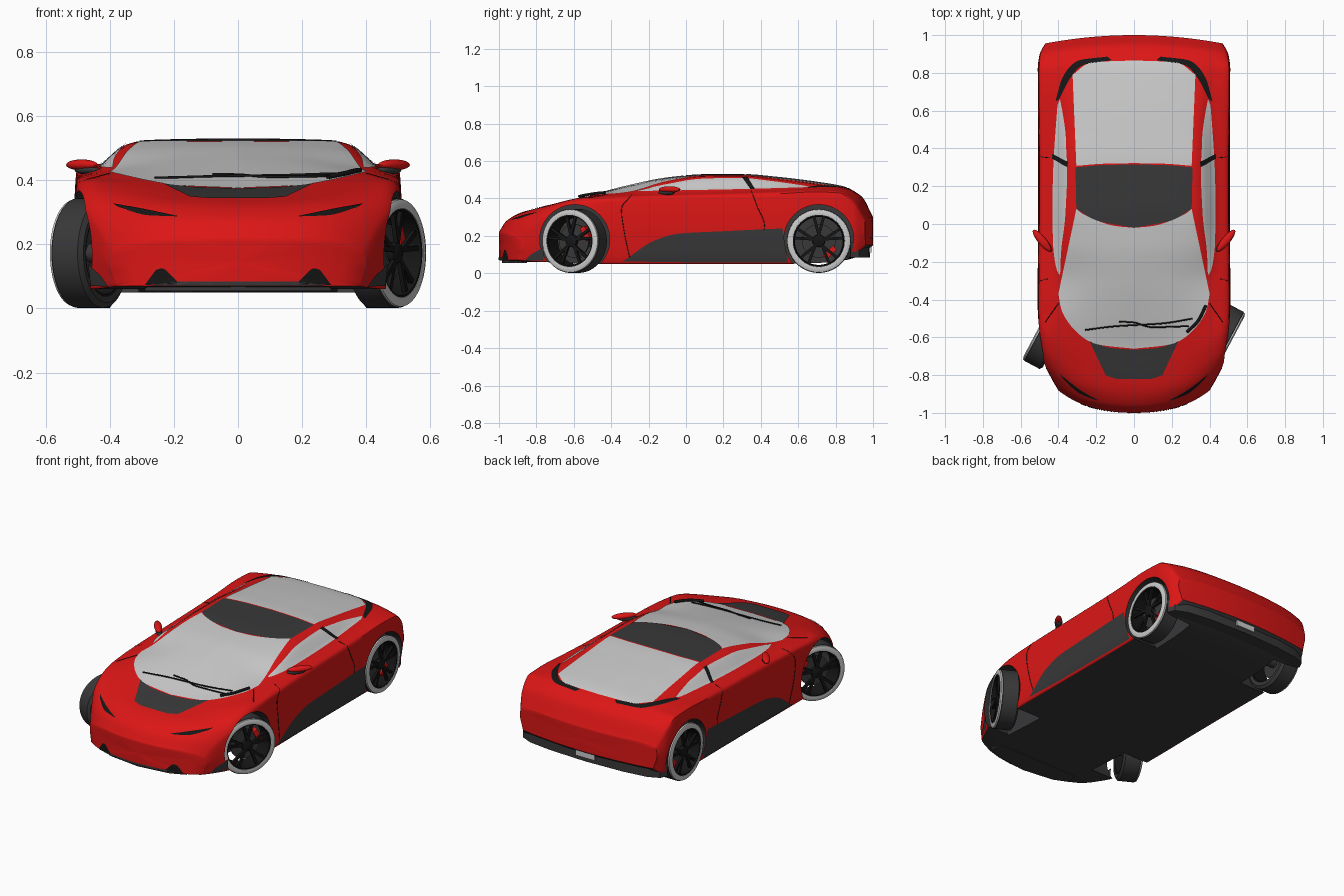
import bpy, bmesh, math
from mathutils import Vector, Matrix
from mathutils.bvhtree import BVHTree

if "Cube" in bpy.data.objects:
    bpy.data.objects.remove(bpy.data.objects["Cube"])


def material(name, c):
    m = bpy.data.materials.new(name)
    m.diffuse_color = (*c, 1)
    m.use_nodes = True
    m.node_tree.nodes["Principled BSDF"].inputs["Base Color"].default_value = m.diffuse_color
    return m


RED = material("red_paint", (0.72, 0.008, 0.008))
DARK = material("dark_trim", (0.04, 0.04, 0.042))
BLACK = material("black", (0.008, 0.008, 0.008))


def add(name, bm, mats=(), recalc=True, angle=35):
    if recalc:
        bmesh.ops.recalc_face_normals(bm, faces=bm.faces[:])
    for f in bm.faces:
        f.smooth = True
    me = bpy.data.meshes.new(name)
    bm.to_mesh(me)
    bm.free()
    for m in mats:
        me.materials.append(m)
    me.set_sharp_from_angle(angle=math.radians(angle))
    ob = bpy.data.objects.new(name, me)
    bpy.context.collection.objects.link(ob)
    return ob


def pchip(ts, vs, t):
    # monotone cubic interpolation
    n = len(ts)
    d = [(vs[i + 1] - vs[i]) / (ts[i + 1] - ts[i]) for i in range(n - 1)]
    m = [d[0]] + [0 if p * q <= 0 else 2 * p * q / (p + q) for p, q in zip(d, d[1:])] + [d[-1]]
    i = max([k for k in range(n - 1) if ts[k] <= t] or [0])
    h = ts[i + 1] - ts[i]
    s = (t - ts[i]) / h
    return ((2*s**3 - 3*s*s + 1) * vs[i] + (s**3 - 2*s*s + s) * h * m[i]
            + (3*s*s - 2*s**3) * vs[i + 1] + (s**3 - s*s) * h * m[i + 1])


def along(pts, s):
    # point at fraction s of a smooth line through pts
    ks = range(len(pts))
    return [pchip(ks, c, s * (len(pts) - 1)) for c in zip(*pts)]


# body stations: y, floor z, half width, shoulder z, glass base x z, roof edge x z, centre z
ST = [(-1.0, .07, .40, .17, .37, .19, .25, .215, .22), (-.96, .065, .435, .235, .39, .255, .26, .275, .28),
      (-.88, .06, .485, .31, .43, .325, .27, .33, .325), (-.78, .06, .50, .35, .45, .37, .28, .36, .35),
      (-.65, .055, .507, .375, .45, .40, .30, .39, .375), (-.5, .05, .51, .39, .43, .412, .36, .417, .418),
      (-.3, .05, .51, .40, .43, .425, .38, .435, .47), (-.1, .05, .508, .405, .435, .435, .345, .49, .51),
      (.1, .05, .507, .41, .435, .44, .325, .518, .527), (.3, .05, .507, .415, .43, .445, .32, .52, .528),
      (.5, .05, .508, .425, .42, .45, .325, .50, .512), (.7, .055, .51, .435, .41, .455, .34, .475, .487),
      (.85, .07, .51, .43, .42, .445, .33, .455, .46), (.94, .10, .50, .37, .42, .395, .33, .405, .41),
      (1.0, .15, .47, .28, .43, .29, .33, .30, .30)]
COLS = list(zip(*ST))
SUB = 5


def section(t):
    zb, w, zs, wg, zg, wr, zr, zc = [pchip(COLS[0], c, t) for c in COLS[1:]]
    pts = [(0, zb), (.94*w, zb), (.97*w, zb + .03), (w, zb + .65*(zs - zb)), (.985*w, zs),
           (wg, zg), (wr, zr), (.5*wr, zr + .75*(zc - zr)), (0, zc)]
    n = (len(pts) - 1) * SUB
    half = [along(pts, k / n) for k in range(n + 1)]
    return half + [(-x, z) for x, z in half[-2:0:-1]]


def bowed(x, t, z):
    # nose and tail are curved in plan
    front = max(0, (-t - .4) / .6) * (.5*x*x + 1.5*x**4)
    rear = max(0, (t - .6) / .4) * .2 * x * x
    return Vector((x, t + front - rear, z))


# body shell: loft with concentric end caps
loops = []
CAP = (.04, .3, .6, .85)
for t, zm, scales in ((-1, .145, CAP), (1, .225, CAP[::-1])):
    caps = [[bowed(x*s, t, zm + (z - zm)*s) for x, z in section(t)] for s in scales]
    if t < 0:
        loops += caps
        for i in range(101):
            u = math.sin(math.pi * (i / 100 - .5))
            loops.append([bowed(x, u, z) for x, z in section(u)])
    else:
        loops += caps
bm = bmesh.new()
rings = [[bm.verts.new(p) for p in lp] for lp in loops]
N = len(rings[0])
for j, (a, b) in enumerate(zip(rings, rings[1:])):
    for k in range(N):
        f = bm.faces.new((a[k], a[(k+1) % N], b[(k+1) % N], b[k]))
        if 3 < j < len(rings) - 5 and (k < SUB or k >= N - SUB):
            f.material_index = 1
bm.faces.new(rings[0])
bm.faces.new(rings[-1])
bmesh.ops.recalc_face_normals(bm, faces=bm.faces[:])
TREE = BVHTree.FromBMesh(bm)
body = add("body_shell", bm, (RED, DARK))

# wheel wells
FRONT_Y, REAR_Y, WZ = -.595, .71, .173
bm = bmesh.new()
for y in (FRONT_Y, REAR_Y):
    for s in (1, -1):
        M = Matrix.Translation((s*.49, y, WZ + .007)) @ Matrix.Rotation(math.pi/2, 4, 'Y')
        bmesh.ops.create_cone(bm, cap_ends=True, segments=64, radius1=.187, radius2=.187, depth=.36, matrix=M)
for f in bm.faces:
    f.material_index = 1
cutter = add("wheel_well_cutter", bm, (RED, DARK))
mod = body.modifiers.new("wheel_wells", 'BOOLEAN')
mod.operation, mod.object = 'DIFFERENCE', cutter
bpy.context.view_layer.objects.active = body
body.select_set(True)
bpy.ops.object.modifier_apply(modifier=mod.name)
bpy.ops.object.shade_smooth_by_angle(angle=math.radians(35))
cutter.hide_render = True
cutter.hide_set(True)

VIEWS = {'top': (lambda p: Vector((p[0], p[1], 3)), Vector((0, 0, -1))),
         'side': (lambda p: Vector((3, p[0], p[1])), Vector((-1, 0, 0))),
         'front': (lambda p: Vector((p[0], -3, p[1])), Vector((0, 1, 0)))}


def project(p, view, off):
    origin, d = VIEWS[view]
    co, no, _, _ = TREE.ray_cast(origin(p), d)
    if co is None:
        co, no, _, _ = TREE.find_nearest(origin(p) + d * 2.5)
    return co + no * off


def patch(name, a, b, view, mat=None, off=.003, nu=32, nv=12):
    # mirrored panel ruled between two lines, laid on the body
    bm = bmesh.new()
    for m in (1, -1):
        g = []
        for i in range(nu + 1):
            p, q = Vector(along(a, i / nu)), Vector(along(b, i / nu))
            row = [project(p.lerp(q, j / nv), view, off) for j in range(nv + 1)]
            g.append([bm.verts.new((c.x * m, c.y, c.z)) for c in row])
        d = VIEWS[view][1].copy()
        d.x *= m
        for i in range(nu):
            for j in range(nv):
                f = bm.faces.new((g[i][j], g[i+1][j], g[i+1][j+1], g[i][j+1]))
                f.normal_update()
                if f.normal.dot(d) > 0:
                    f.normal_flip()
    bmesh.ops.remove_doubles(bm, verts=bm.verts[:], dist=.0004)
    return add(name, bm, [mat] if mat else [], recalc=False, angle=60)


# glass and roof
patch("windscreen", [(0, -.66), (.2, -.635), (.32, -.555), (.385, -.45), (.40, -.37)],
      [(0, -.02), (.1, -.01), (.2, .02), (.28, .06), (.305, .08)], 'top', nv=36)
patch("roof_panel", [(0, -.02), (.2, .02), (.305, .08)], [(0, .315), (.16, .312), (.31, .30)], 'top', DARK, nv=16)
patch("rear_window", [(0, .322), (.16, .319), (.305, .308)], [(0, .865), (.22, .855), (.325, .79)], 'top', nv=28)
patch("rear_window_vent", [(.12, .866), (.27, .84), (.335, .775), (.395, .66)],
      [(.14, .885), (.29, .865), (.375, .78), (.415, .65)], 'top', BLACK, nv=4)
patch("side_window", [(-.27, .437), (0, .442), (.3, .448), (.63, .457)],
      [(-.26, .44), (-.1, .475), (.08, .503), (.28, .508), (.45, .492), (.66, .462)], 'side')
patch("door_pillar", [(.30, .51), (.345, .445)], [(.33, .51), (.37, .445)], 'side', BLACK, .005, 8, 3)

# trim panels
patch("cowl_panel", [(0, -.665), (.12, -.656), (.235, -.62)], [(0, -.82), (.08, -.82), (.15, -.80)], 'top', DARK)
patch("sill_panel", [(-.34, .065), (0, .06), (.545, .06)],
      [(-.32, .075), (-.17, .175), (-.03, .213), (.2, .225), (.515, .24)], 'side', DARK)
patch("headlight", [(.19, .285), (.28, .289), (.37, .314)], [(.19, .287), (.3, .310), (.39, .326)], 'front', BLACK, nv=4)
patch("front_vent", [(.19, .075), (.24, .075), (.29, .073)], [(.19, .085), (.235, .125), (.255, .12)], 'front', BLACK, nv=6)
patch("front_corner", [(-.86, .07), (-.76, .07)], [(-.83, .10), (-.76, .14)], 'side', DARK, nu=10, nv=6)
patch("front_lip_strip", [(0, .072), (.27, .072)], [(0, .084), (.2, .084)], 'front', DARK, nv=3)


def prism(name, pts, z0, z1, mat):
    # symmetric plan outline extruded upward
    bm = bmesh.new()
    outline = pts + [(-x, y) for x, y in pts[-2:0:-1]]
    f = bm.faces.new([bm.verts.new((x, y, z0)) for x, y in outline])
    ext = bmesh.ops.extrude_face_region(bm, geom=[f])['geom']
    bmesh.ops.translate(bm, vec=(0, 0, z1 - z0), verts=[v for v in ext if isinstance(v, bmesh.types.BMVert)])
    return add(name, bm, [mat] if mat else [])


prism("rear_bumper", [(0, .985), (.25, .975), (.40, .955), (.47, .925), (.49, .88), (.3, .86), (0, .86)], .085, .165, DARK)
prism("front_splitter", [(0, -.985), (.2, -.96), (.29, -.92), (.27, -.85), (0, -.85)], .055, .075, DARK)
prism("rear_plate", [(0, .992), (.065, .992), (.065, .97), (0, .97)], .11, .15, None)


def line(name, pts, view, radius, sides=(1, -1)):
    # thin tube following the body
    cu = bpy.data.curves.new(name, 'CURVE')
    cu.dimensions, cu.bevel_depth, cu.bevel_resolution = '3D', radius, 1
    for s in sides:
        sp = cu.splines.new('POLY')
        sp.points.add(20)
        for i, q in enumerate(sp.points):
            c = project(along(pts, i / 20), view, radius + .002 if len(sides) == 1 else 0)
            q.co = (c.x * s, c.y, c.z, 1)
    cu.materials.append(BLACK)
    bpy.context.collection.objects.link(bpy.data.objects.new(name, cu))


line("door_front_seam", [(-.29, .42), (-.345, .34), (-.33, .22), (-.30, .08)], 'side', .002)
line("door_rear_seam", [(.35, .44), (.38, .36), (.42, .25), (.31, .10)], 'side', .002)
line("hood_seam", [(.40, -.42), (.47, -.52)], 'top', .002)
line("wiper_long", [(.31, -.50), (.15, -.525), (-.1, -.54), (-.26, -.56)], 'top', .004, (1,))
line("wiper_short", [(.29, -.54), (.1, -.545), (0, -.52), (-.08, -.515)], 'top', .004, (1,))
line("wiper_pivot", [(.28, -.57), (.34, -.51), (.38, -.43)], 'top', .008, (1,))

# door mirrors
for s, side in ((1, "right"), (-1, "left")):
    for part, loc, size, mat in (("shell", (.487, -.088, .448), (.073, .022, .017), RED),
                                 ("base", (.472, -.103, .432), (.055, .019, .014), DARK)):
        bm = bmesh.new()
        M = Matrix.Translation((s*loc[0], loc[1], loc[2])) @ Matrix.Rotation(s*.88, 4, 'Z') @ Matrix.Diagonal((*size, 1))
        bmesh.ops.create_uvsphere(bm, u_segments=24, v_segments=12, radius=1, matrix=M)
        add(f"mirror_{part}_{side}", bm, [mat])


def lathe(bm, prof, n=56):
    # closed (x, radius) profile spun about the x axis
    rs = [[bm.verts.new((x, r*math.cos(2*math.pi*k/n), r*math.sin(2*math.pi*k/n))) for x, r in prof] for k in range(n)]
    P = len(prof)
    for k in range(n):
        for i in range(P):
            bm.faces.new((rs[k][i], rs[k][(i+1) % P], rs[(k+1) % n][(i+1) % P], rs[(k+1) % n][i]))


def box(bm, M, size):
    bmesh.ops.create_cube(bm, size=1, matrix=M @ Matrix.Diagonal((*size, 1)))


def wheel(name, M, cal):
    parts = {k: bmesh.new() for k in ("tyre", "sidewall", "rim", "disc", "caliper", "axle")}
    lathe(parts["tyre"], [(-.055, .135), (-.057, .155), (-.045, .171), (.045, .171), (.055, .163), (.055, .137)])
    lathe(parts["sidewall"], [(.05, .137), (.059, .139), (.061, .152), (.055, .167), (.048, .168)])
    lathe(parts["rim"], [(-.052, .128), (.056, .132), (.057, .140), (-.052, .138)])
    for k in range(5):
        for e in (-1, 1):
            A = Matrix.Rotation(2*math.pi*k/5 + e*.16, 4, 'X') @ Matrix.Translation((.04, 0, .082))
            box(parts["rim"], A @ Matrix.Rotation(e*.1, 4, 'X'), (.014, .015, .112))
    lathe(parts["rim"], [(.025, .001), (.025, .034), (.045, .032), (.05, .02), (.05, .001)], 24)
    lathe(parts["disc"], [(0, .02), (0, .09), (.01, .09), (.01, .02)], 40)
    R = Matrix.Rotation(cal, 4, 'X') @ Matrix.Translation((.006, .085, 0))
    box(parts["caliper"], R, (.035, .03, .075))
    lathe(parts["axle"], [(-.2, .001), (-.2, .03), (.0, .03), (.0, .001)], 20)
    mats = {"tyre": DARK, "rim": BLACK, "caliper": RED, "disc": DARK, "axle": DARK}
    for k, bm in parts.items():
        bmesh.ops.remove_doubles(bm, verts=bm.verts[:], dist=1e-5)
        add(f"{name}_{k}", bm, [mats[k]] if k in mats else []).matrix_world = M


# wheels, front pair steered
for s, side, turn in ((1, "right", 0), (-1, "left", math.pi)):
    for end, x, y, steer, cal in (("front", .46, FRONT_Y, math.radians(-28), .5), ("rear", .445, REAR_Y, 0, -.8)):
        M = Matrix.Translation((s*x, y, WZ)) @ Matrix.Rotation(steer + turn, 4, 'Z')
        wheel(f"{end}_wheel_{side}", M, cal if s > 0 else math.pi - cal)
